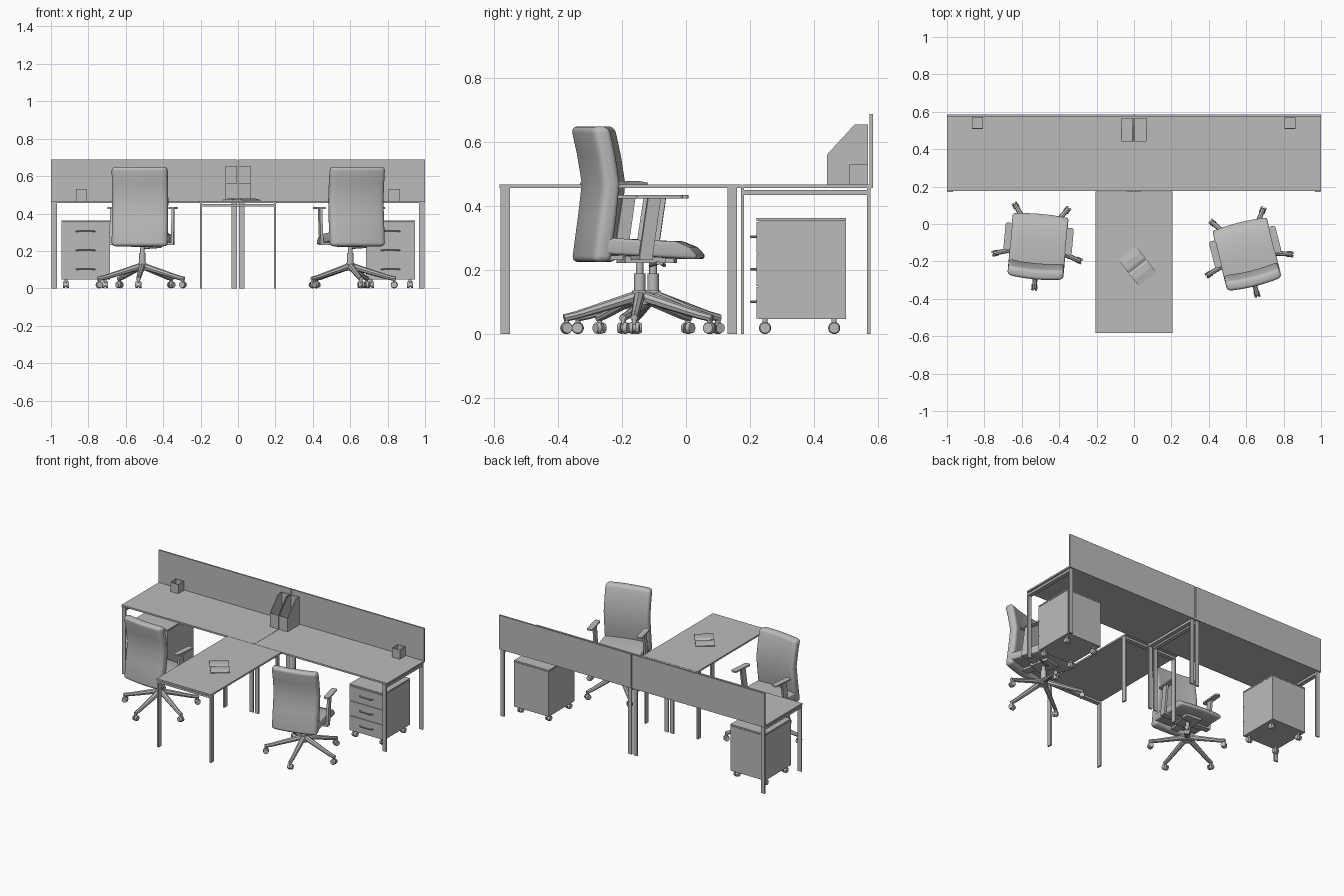
import bpy, bmesh, math
from mathutils import Matrix, Vector

cube = bpy.data.objects.get("Cube")
if cube:
    bpy.data.objects.remove(cube)

grey = bpy.data.materials.new("office grey")
grey.use_nodes = True
grey.diffuse_color = (0.5, 0.5, 0.5, 1)
grey.node_tree.nodes["Principled BSDF"].inputs["Base Color"].default_value = (0.5, 0.5, 0.5, 1)

T = Matrix.Translation
I = Matrix.Identity(4)


def finish(name, bm, place=I, smooth=False):
    bmesh.ops.recalc_face_normals(bm, faces=bm.faces)
    me = bpy.data.meshes.new(name)
    bm.to_mesh(me)
    bm.free()
    me.transform(place)
    me.materials.append(grey)
    if smooth:
        me.shade_smooth()
        me.set_sharp_from_angle(angle=math.radians(40))
    ob = bpy.data.objects.new(name, me)
    bpy.context.collection.objects.link(ob)
    return ob


def add_box(bm, x0, x1, y0, y1, z0, z1):
    m = T(((x0 + x1) / 2, (y0 + y1) / 2, (z0 + z1) / 2)) @ Matrix.Diagonal((x1 - x0, y1 - y0, z1 - z0, 1))
    bmesh.ops.create_cube(bm, size=1, matrix=m)


def box(name, *bounds, place=I):
    bm = bmesh.new()
    add_box(bm, *bounds)
    return finish(name, bm, place)


def add_rod(bm, a, b, r1, r2=None, sides=16):
    a, b = Vector(a), Vector(b)
    rot = (b - a).to_track_quat('Z', 'Y').to_matrix().to_4x4()
    bmesh.ops.create_cone(bm, cap_ends=True, segments=sides, radius1=r1, radius2=r2 or r1,
                          depth=(b - a).length, matrix=T((a + b) / 2) @ rot)


def add_slab(bm, profile, x0, x1, steps=1, bow=0.0):
    """Sweep a (y, z) profile along x, curving the ends forward by bow."""
    rings = []
    for i in range(steps + 1):
        t = i / steps
        dy = bow * (2 * t - 1) ** 2
        rings.append([bm.verts.new((x0 + (x1 - x0) * t, y + dy, z)) for y, z in profile])
    n = len(profile)
    for a, b in zip(rings, rings[1:]):
        for k in range(n):
            bm.faces.new((a[k], a[(k + 1) % n], b[(k + 1) % n], b[k]))
    bm.faces.new(rings[0])
    bm.faces.new(rings[-1])


def cushion(name, profile, half, radius, bow, place):
    bm = bmesh.new()
    add_slab(bm, profile, -half, half, 8, bow)
    bmesh.ops.recalc_face_normals(bm, faces=bm.faces)
    rim = [e for e in bm.edges if e.calc_face_angle(0) > math.radians(50)]
    bmesh.ops.bevel(bm, geom=rim, offset=radius, segments=4, profile=0.5,
                    affect='EDGES', clamp_overlap=True)
    finish(name, bm, place, True)


def add_caster(bm, x, y, angle, top):
    """Twin wheels on a short stem under a hood."""
    d = Vector((math.cos(angle), math.sin(angle), 0))
    c = Vector((x, y, 0.019))
    for s in (-1, 1):
        add_rod(bm, c + d * s * 0.004, c + d * s * 0.016, 0.019, 0.016)
    add_rod(bm, c - d * 0.004, c + d * 0.004, 0.012)
    add_rod(bm, (x, y, 0.03), (x, y, top), 0.008)


# Desk tops and screens
TOP0, TOP1 = 0.456, 0.467
box("return_top", -0.205, 0.205, -0.583, 0.174, TOP0, TOP1)
for side, s in (("right", -1), ("left", 1)):
    x0, x1 = sorted((s * 0.001, s))
    box(side + "_desk_top", x0, x1, 0.176, 0.585, TOP0, TOP1)
    x0, x1 = sorted((s * 0.003, s))
    box(side + "_screen", x0, x1, 0.574, 0.585, TOP1, 0.688)

# Desk frames: flat posts joined by a crossbar
for side, s in (("right", -1), ("left", 1)):
    for spot, cx in (("inner", 0.02), ("outer", 0.982)):
        bm = bmesh.new()
        a, b = s * cx - 0.014, s * cx + 0.014
        add_box(bm, a, b, 0.172, 0.182, 0, TOP0)
        add_box(bm, a, b, 0.566, 0.576, 0, TOP0)
        add_box(bm, a, b, 0.182, 0.566, 0.434, 0.45)
        finish(f"{side}_{spot}_desk_frame", bm)
for spot, y in (("front", -0.565), ("rear", 0.144)):
    bm = bmesh.new()
    for s in (-1, 1):
        x0, x1 = sorted((s * 0.192, s * 0.203))
        add_box(bm, x0, x1, y - 0.015, y + 0.015, 0, TOP0)
    add_box(bm, -0.192, 0.192, y - 0.015, y + 0.015, 0.438, 0.452)
    finish(spot + "_return_frame", bm)


# Drawer units
def drawer_unit(side, cx):
    place = T((cx, 0, 0))
    box(side + "_drawer_cabinet", -0.13, 0.13, 0.227, 0.5, 0.047, 0.352, place=place)
    box(side + "_cabinet_lid", -0.13, 0.13, 0.22, 0.5, 0.354, 0.363, place=place)
    fronts, handles, wheels = bmesh.new(), bmesh.new(), bmesh.new()
    for i in range(3):
        z = 0.049 + i * 0.1015
        add_box(fronts, -0.13, 0.13, 0.22, 0.227, z, z + 0.0985)
        h = z + 0.052
        arch = [(-0.05, 0.22), (-0.035, 0.204), (0.035, 0.204), (0.05, 0.22)]
        for (xa, ya), (xb, yb) in zip(arch, arch[1:]):
            add_rod(handles, (xa, ya, h), (xb, yb, h), 0.004, sides=8)
    for x in (-0.105, 0.105):
        for y in (0.247, 0.463):
            add_caster(wheels, x, y, 0, 0.05)
    finish(side + "_drawer_fronts", fronts, place)
    finish(side + "_drawer_handles", handles, place, True)
    finish(side + "_cabinet_casters", wheels, place, True)


drawer_unit("right", -0.815)
drawer_unit("left", 0.815)

# Open pen boxes
for side, cx in (("right", -0.836), ("left", 0.834)):
    bm = bmesh.new()
    a, b, w = cx - 0.03, cx + 0.03, 0.003
    add_box(bm, a, b, 0.509, 0.569, TOP1, TOP1 + w)
    for x in (a, b - w):
        add_box(bm, x, x + w, 0.509, 0.569, TOP1, 0.53)
    for y in (0.509, 0.569 - w):
        add_box(bm, a, b, y, y + w, TOP1, 0.53)
    finish(side + "_pen_box", bm)

# Magazine files with sloping sides
file_side = [(0.44, TOP1), (0.44, 0.56), (0.527, 0.655), (0.568, 0.655), (0.568, TOP1)]
for side, a in (("right", -0.068), ("left", 0.002)):
    bm = bmesh.new()
    b, w = a + 0.064, 0.003
    for x in (a, b - w):
        add_slab(bm, file_side, x, x + w)
    add_box(bm, a, b, 0.44, 0.443, TOP1, 0.56)
    add_box(bm, a, b, 0.565, 0.568, TOP1, 0.655)
    add_box(bm, a, b, 0.44, 0.568, TOP1, TOP1 + w)
    finish(side + "_magazine_file", bm)

# Open book lying on the return
bm = bmesh.new()
pages = [(-0.088, 0.001), (-0.088, 0.006), (-0.05, 0.012), (-0.015, 0.011), (0, 0.005),
         (0.015, 0.011), (0.05, 0.012), (0.088, 0.006), (0.088, 0.001)]
add_slab(bm, pages, -0.06, 0.06)
finish("open_book", bm, T((0.018, -0.225, TOP1)) @ Matrix.Rotation(math.radians(38), 4, 'Z'))


# Swivel chairs, facing +y before turning
def chair(side, x, y, turn):
    place = T((x, y, 0)) @ Matrix.Rotation(math.radians(turn), 4, 'Z')
    back = [(-0.195, 0.225), (-0.175, 0.37), (-0.163, 0.47), (-0.178, 0.56), (-0.198, 0.648),
            (-0.142, 0.65), (-0.122, 0.56), (-0.108, 0.47), (-0.118, 0.37), (-0.137, 0.225)]
    cushion(side + "_chair_back", back, 0.15, 0.02, 0.012, place)
    seat = [(-0.14, 0.25), (-0.14, 0.302), (0.0, 0.293), (0.09, 0.29), (0.135, 0.272),
            (0.162, 0.243), (0.15, 0.234), (0.07, 0.238)]
    cushion(side + "_chair_seat", seat, 0.15, 0.014, -0.01, place)

    # Armrests: pad, leaning upright and foot under the seat
    for arm, s in (("right", -1), ("left", 1)):
        bm = bmesh.new()
        x0, x1 = sorted((s * 0.145, s * 0.183))
        add_box(bm, x0, x1, -0.05, 0.097, 0.424, 0.434)
        corners = [e for e in bm.edges if abs(e.verts[0].co.z - e.verts[1].co.z) > 0.005]
        bmesh.ops.bevel(bm, geom=corners, offset=0.014, segments=4, profile=0.5, affect='EDGES')
        x0, x1 = sorted((s * 0.158, s * 0.172))
        add_slab(bm, [(-0.015, 0.425), (0.026, 0.425), (0.0, 0.245), (-0.042, 0.245)], x0, x1)
        x0, x1 = sorted((s * 0.04, s * 0.172))
        add_box(bm, x0, x1, -0.042, 0.0, 0.232, 0.246)
        finish(f"{side}_chair_{arm}_arm", bm, place, True)

    # Tilt mechanism and gas column
    bm = bmesh.new()
    add_box(bm, -0.055, 0.055, -0.06, 0.07, 0.222, 0.243)
    add_box(bm, -0.025, 0.025, -0.15, -0.05, 0.232, 0.246)
    add_rod(bm, (0, 0.035, 0.215), (0.1, 0.035, 0.222), 0.006, sides=8)
    finish(side + "_chair_mechanism", bm, place)
    bm = bmesh.new()
    add_rod(bm, (0, 0, 0.13), (0, 0, 0.19), 0.018)
    add_rod(bm, (0, 0, 0.19), (0, 0, 0.225), 0.012)
    finish(side + "_chair_column", bm, place, True)

    # Five-arm base on casters
    base, wheels = bmesh.new(), bmesh.new()
    add_rod(base, (0, 0, 0.092), (0, 0, 0.136), 0.03, 0.023)
    for k in range(5):
        a = math.radians(-90 + 72 * k)
        c, s = math.cos(a), math.sin(a)
        add_rod(base, (0.015 * c, 0.015 * s, 0.116), (0.2 * c, 0.2 * s, 0.06), 0.018, 0.013, 8)
        add_rod(base, (0.195 * c, 0.195 * s, 0.061), (0.243 * c, 0.243 * s, 0.05), 0.013, 0.012, 8)
        add_caster(wheels, 0.236 * c, 0.236 * s, a + math.pi / 2, 0.052)
    finish(side + "_chair_base", base, place, True)
    finish(side + "_chair_casters", wheels, place, True)


chair("right", -0.512, -0.103, -5)
chair("left", 0.6, -0.145, 14)
